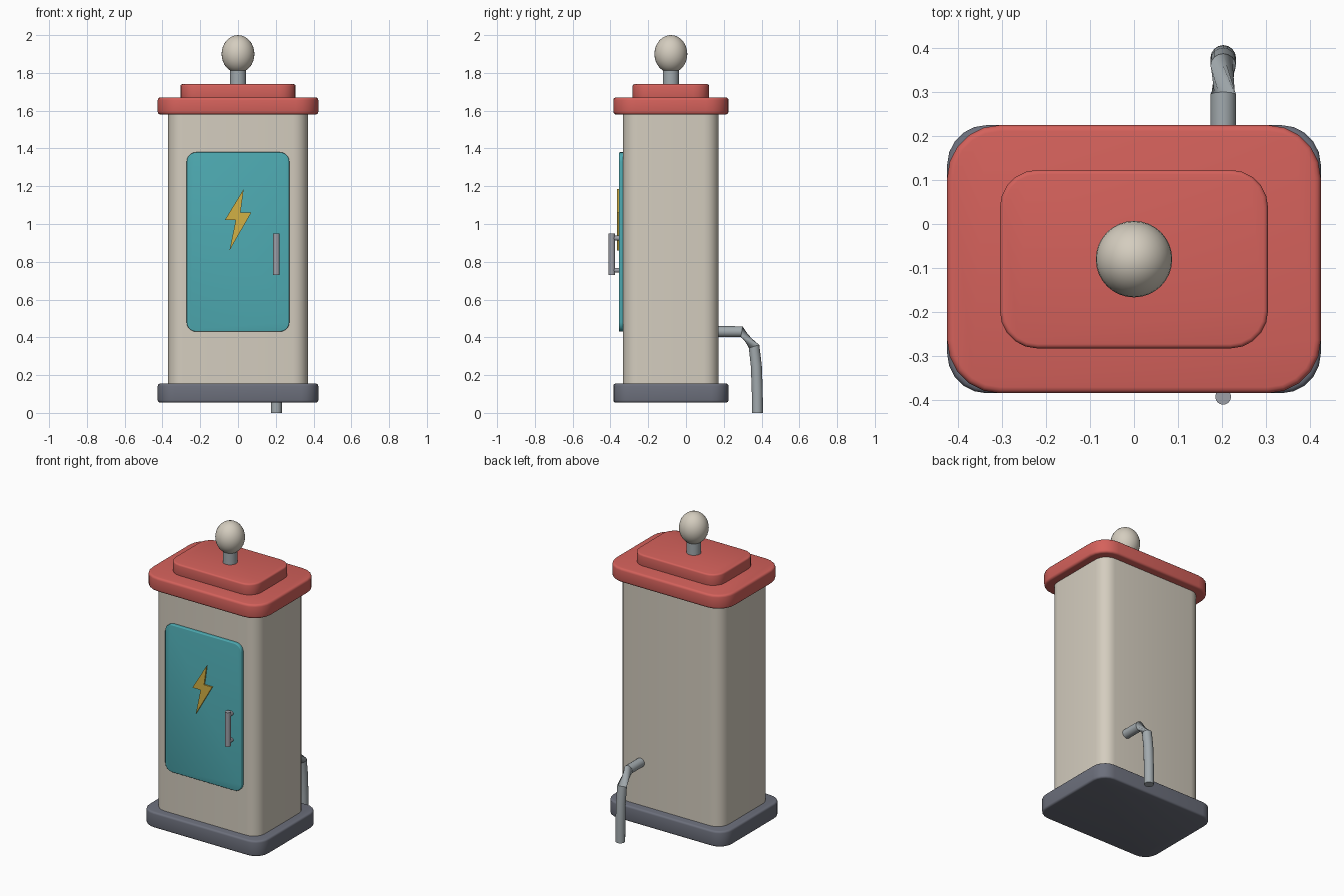
import bpy, bmesh, math
from mathutils import Vector

if "Cube" in bpy.data.objects:
    bpy.data.objects.remove(bpy.data.objects["Cube"])


def material(name, r, g, b):
    m = bpy.data.materials.new(name)
    m.use_nodes = True
    m.diffuse_color = (r, g, b, 1)
    m.node_tree.nodes["Principled BSDF"].inputs["Base Color"].default_value = (r, g, b, 1)
    return m


CREAM = material("cream", 0.66, 0.61, 0.52)
RED = material("red", 0.66, 0.12, 0.105)
TEAL = material("teal", 0.075, 0.40, 0.44)
GOLD = material("gold", 0.65, 0.44, 0.06)
SLATE = material("slate", 0.15, 0.16, 0.20)
STEEL = material("steel", 0.36, 0.40, 0.42)
HANDLE = material("handle_grey", 0.34, 0.35, 0.39)

CY = -0.08    # depth centre of the cabinet
SIDE = 0.203  # x of the handle and the pipe


def finish(bm, name, mat):
    bmesh.ops.recalc_face_normals(bm, faces=bm.faces)
    me = bpy.data.meshes.new(name)
    bm.to_mesh(me)
    bm.free()
    me.materials.append(mat)
    ob = bpy.data.objects.new(name, me)
    bpy.context.collection.objects.link(ob)
    bpy.ops.object.select_all(action='DESELECT')
    ob.select_set(True)
    bpy.context.view_layer.objects.active = ob
    bpy.ops.object.shade_smooth_by_angle(angle=math.radians(35))
    return ob


def rounded_rect(hu, hv, radius, cu=0, cv=0, seg=5):
    pts = []
    for k, (su, sv) in enumerate([(1, 1), (-1, 1), (-1, -1), (1, -1)]):
        for i in range(seg + 1):
            a = math.pi / 2 * (k + i / seg)
            pts.append((cu + su * (hu - radius) + radius * math.cos(a),
                        cv + sv * (hv - radius) + radius * math.sin(a)))
    return pts


def prism(name, pts, lo, hi, mat, axis='Z', bevel=0.0):
    """Extrude a 2D outline along Z or Y, softening its rims."""
    bm = bmesh.new()
    place = (lambda u, v, w: (u, v, w)) if axis == 'Z' else (lambda u, v, w: (u, w, v))
    rims = [[bm.verts.new(place(u, v, w)) for u, v in pts] for w in (lo, hi)]
    for rim in rims:
        bm.faces.new(rim)
    n = len(pts)
    for i in range(n):
        j = (i + 1) % n
        bm.faces.new((rims[0][i], rims[0][j], rims[1][j], rims[1][i]))
    bmesh.ops.recalc_face_normals(bm, faces=bm.faces)
    if bevel:
        edges = [e for e in bm.edges if e.calc_face_angle() > math.radians(40)]
        bmesh.ops.bevel(bm, geom=edges, offset=bevel, segments=3, profile=0.5, affect='EDGES')
    return finish(bm, name, mat)


def tube(name, rings, radius, mat, sides=16):
    """Rings of (x, y, z, tilt, twist); tilt 0 faces +y, 90 faces down."""
    bm = bmesh.new()
    loops = []
    for x, y, z, tilt, twist in rings:
        t = math.radians(tilt)
        up = Vector((0, math.sin(t), math.cos(t)))
        loop = []
        for i in range(sides):
            a = math.tau * i / sides + math.radians(twist)
            p = Vector((x, y, z)) + radius * (Vector((math.cos(a), 0, 0)) + math.sin(a) * up)
            loop.append(bm.verts.new(p))
        loops.append(loop)
    for a, b in zip(loops, loops[1:]):
        for i in range(sides):
            j = (i + 1) % sides
            bm.faces.new((a[i], a[j], b[j], b[i]))
    bm.faces.new(loops[0])
    bm.faces.new(loops[-1])
    return finish(bm, name, mat)


# Cabinet: plinth, body and stepped roof
prism("plinth", rounded_rect(0.425, 0.305, 0.09, 0, CY), 0.055, 0.155, SLATE, bevel=0.012)
prism("body", rounded_rect(0.37, 0.253, 0.08, 0, CY), 0.14, 1.6, CREAM)
prism("roof", rounded_rect(0.425, 0.305, 0.12, 0, CY), 1.58, 1.67, RED, bevel=0.014)
prism("roof_step", rounded_rect(0.305, 0.203, 0.085, 0, CY), 1.66, 1.74, RED, bevel=0.01)

# Finial: post and slightly tall ball
tube("finial_post", [(0, CY, 1.83, 90, 0), (0, CY, 1.73, 90, 0)], 0.043, STEEL, 24)
bm = bmesh.new()
bmesh.ops.create_uvsphere(bm, u_segments=32, v_segments=16, radius=1)
bmesh.ops.scale(bm, vec=(0.087, 0.087, 0.1), verts=bm.verts)
bmesh.ops.translate(bm, vec=(0, CY, 1.9), verts=bm.verts)
finish(bm, "finial_ball", CREAM)

# Door with lightning bolt plate
prism("door", rounded_rect(0.272, 0.475, 0.05, 0, 0.905), -0.355, -0.325, TEAL, 'Y', bevel=0.005)
bolt = [(0.03, 1.185), (-0.07, 1.02), (-0.012, 1.02),
        (-0.045, 0.86), (0.07, 1.06), (0.013, 1.06)]
prism("lightning_bolt", bolt, -0.364, -0.355, GOLD, 'Y')

# Door handle with two mounts
tube("handle_bar", [(SIDE, -0.393, 0.95, 90, 0), (SIDE, -0.393, 0.73, 90, 0)], 0.018, HANDLE)
for label, z in (("upper", 0.925), ("lower", 0.755)):
    tube("handle_mount_" + label, [(SIDE, -0.393, z, 0, 0), (SIDE, -0.345, z, 0, 0)],
         0.013, HANDLE, 12)

# Rear pipe with a twisted elbow
tube("rear_pipe", [(SIDE, 0.15, 0.43, 0, 0), (SIDE, 0.295, 0.43, 10, 0),
                   (SIDE, 0.36, 0.352, 72, 90), (SIDE, 0.372, 0.25, 84, 90),
                   (SIDE, 0.377, 0.12, 88, 90), (SIDE, 0.378, 0.0, 90, 90)], 0.029, STEEL)
